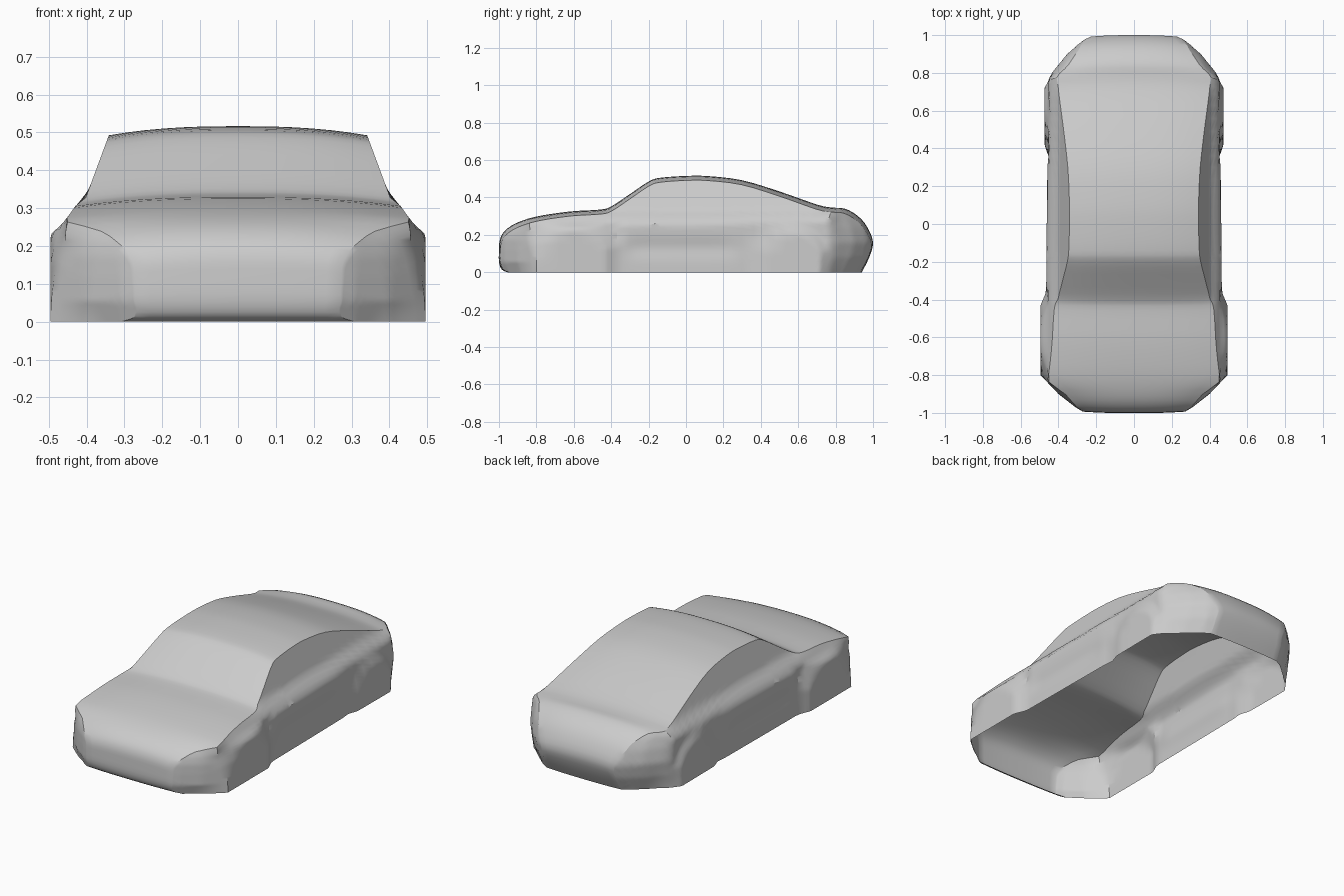
import bpy, bmesh, math

if "Cube" in bpy.data.objects:
    bpy.data.objects.remove(bpy.data.objects["Cube"])

# Centre-line profile: (y, z, y of the matching point on the sill)
PROFILE = [
    (-.955, 0, -.955), (-.985, .015, -.93), (-1, .055, -.91), (-1, .12, -.89),
    (-.995, .175, -.87), (-.97, .22, -.85), (-.91, .262, -.825), (-.8, .298, -.80),
    (-.62, .325, -.62), (-.46, .335, -.46), (-.40, .352, -.40), (-.30, .418, -.30),
    (-.20, .485, -.20), (-.14, .505, -.14), (0, .515, 0), (.12, .514, .12),
    (.30, .492, .30), (.50, .432, .47), (.70, .362, .62), (.78, .346, .68),
    (.85, .340, .72), (.92, .300, .77), (.97, .240, .81), (1, .160, .85),
    (.98, .080, .89), (.94, 0, .94)]
# Half width seen from above, half width by height, and rear outline by height
PLAN = [(-1, .26), (-.97, .31), (-.9, .40), (-.8, .495), (-.43, .495), (-.36, .465),
        (0, .462), (.34, .458), (.42, .473), (.72, .475), (.8, .435), (.9, .355),
        (.97, .275), (1, .22)]
FLANK = [(0, .54), (.23, .495), (.265, .458), (.305, .43), (.328, .402), (.49, .342), (.52, .33)]
REAR = [(0, .94), (.08, .98), (.16, 1), (.24, .97), (.30, .92), (.34, .85), (.36, .80)]
FRONT = [(0, -.955), (.055, -1), (.12, -1), (.175, -.995), (.22, -.97), (.262, -.91), (.3, -.8)]
SUB, ROWS, COLS = 3, 22, 7


def lookup(table, v):
    if v <= table[0][0]:
        return table[0][1]
    for (a, p), (b, q) in zip(table, table[1:]):
        if v <= b:
            return p + (q - p) * (v - a) / (b - a)
    return table[-1][1]


def catmull(points, sub):
    out = []
    n = len(points)
    for i in range(n - 1):
        a, b, c, d = (points[max(0, min(n - 1, i + k))] for k in (-1, 0, 1, 2))
        for s in range(sub):
            t = s / sub
            out.append(tuple(.5 * (2 * q + (r - p) * t + (2 * p - 5 * q + 4 * r - w) * t * t
                                   + (3 * q - p - 3 * r + w) * t ** 3)
                             for p, q, r, w in zip(a, b, c, d)))
    out.append(points[-1])
    return out


def ease(v, a, b):
    t = max(0, min(1, (v - a) / (b - a)))
    return t * t * (3 - 2 * t)


def arch(y, z, cy, r, h, wide, floor):
    # flat wheel disc, falling away outside the arch
    d = math.hypot((y - cy) / r, z / h)
    return max(floor, wide - .09 * max(0, d - 1))


def half_width(y, z):
    # follow the leaning tail and sloping nose
    yy = y
    if y > .5:
        k = 1 if z < .16 else .6
        yy = y + k * (1 - lookup(REAR, z)) * ease(y, .68, .85)
    elif y < -.8:
        yy = y - .5 * (1 + lookup(FRONT, z)) * ease(-y, .8, .92)
    x = min(lookup(PLAN, yy), lookup(FLANK, z))
    if y < -.35:
        x = min(x, arch(y, z, -.6, .2, .23, .495, .455))
    elif y > .3:
        x = min(x, arch(y, z, .57, .17, .21, .475, .452))
    else:
        # shallow door hollow
        x -= .01 * math.exp(-((z - .13) / .05) ** 2) * ease(y, -.36, -.25) * (1 - ease(y, .2, .32))
    return x


# Body shell: crowned top strip plus side panel, half the car
bm = bmesh.new()
grid = []
stations = catmull(PROFILE, SUB)
for i, (y, z, by) in enumerate(stations):
    z = max(0, z)
    ey = y * .992
    ez = z - .024 * ease(z, 0, .3)
    if i in (0, len(stations) - 1):
        by = ey
    e = half_width(ey, ez)
    line = []
    for c in range(COLS):
        s = c / COLS
        line.append((s * e, y + (ey - y) * s ** 2.5, z + (ez - z) * s ** 2.5))
    for r in range(ROWS + 1):
        t = r / ROWS
        py, pz = ey + (by - ey) * t, ez * (1 - t)
        line.append((half_width(py, pz), py, pz))
    grid.append([bm.verts.new(p) for p in line])
for a, b in zip(grid, grid[1:]):
    for j in range(len(a) - 1):
        bm.faces.new((a[j], a[j + 1], b[j + 1], b[j]))
bmesh.ops.remove_doubles(bm, verts=bm.verts, dist=.0005)
bmesh.ops.recalc_face_normals(bm, faces=bm.faces)
bm.normal_update()
if max(bm.faces, key=lambda f: f.calc_center_median().z).normal.z < 0:
    bmesh.ops.reverse_faces(bm, faces=bm.faces)
mesh = bpy.data.meshes.new("car_body_shell")
bm.to_mesh(mesh)
bm.free()
body = bpy.data.objects.new("car_body_shell", mesh)
bpy.context.collection.objects.link(body)

# Other half by mirroring
bpy.context.view_layer.objects.active = body
body.select_set(True)
mirror = body.modifiers.new("mirror", 'MIRROR')
mirror.merge_threshold = .001
bpy.ops.object.modifier_apply(modifier=mirror.name)
bpy.ops.object.shade_smooth_by_angle(angle=math.radians(30))
